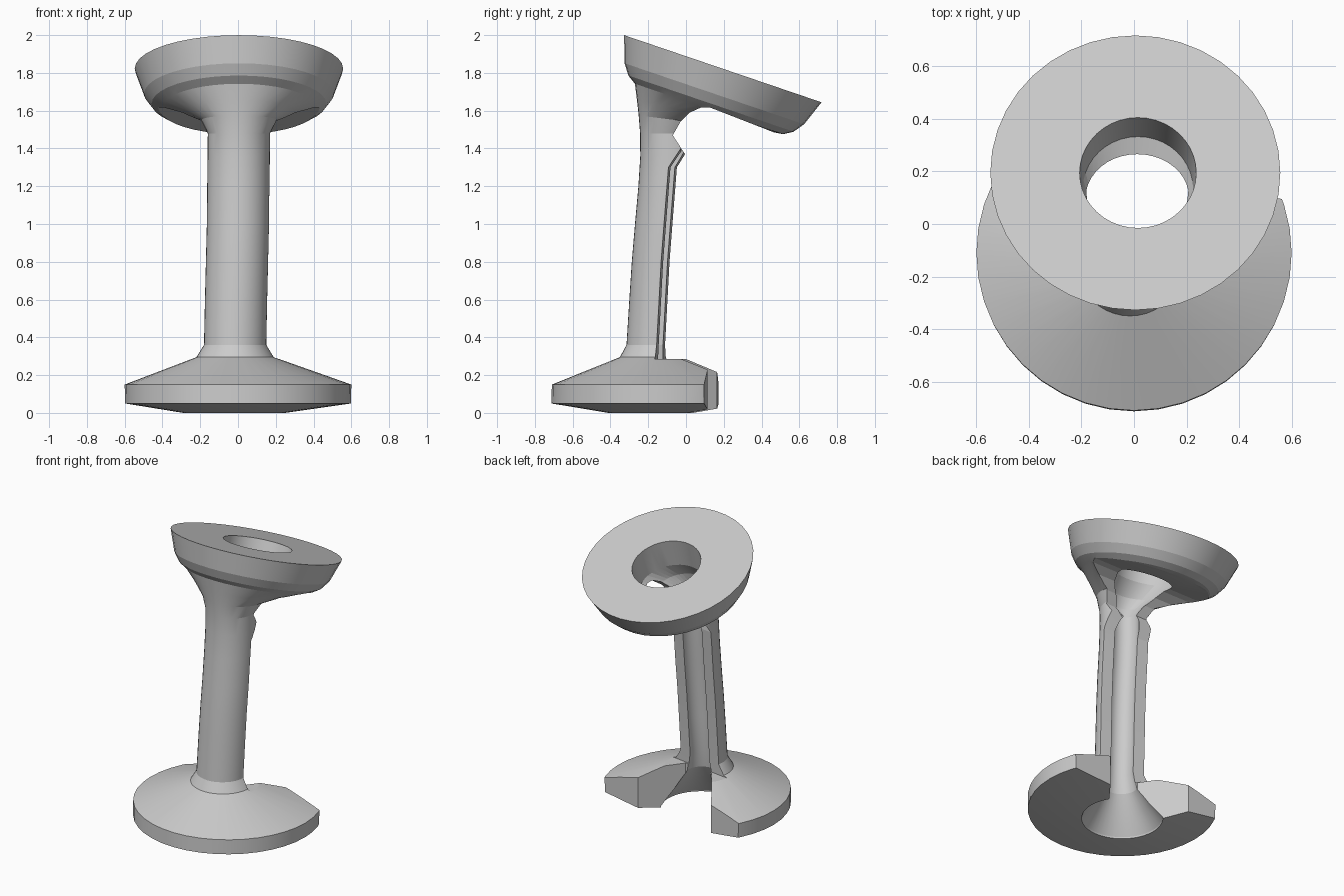
import bpy, bmesh, math
from mathutils import Vector

if "Cube" in bpy.data.objects:
    bpy.data.objects.remove(bpy.data.objects["Cube"])

SEG = 40
TILT = math.radians(18.77)
TOP = Vector((0.005, 0.195, 1.822))                      # centre of the tilted top face
AXIS = Vector((0, math.sin(TILT), math.cos(TILT)))       # normal of the top face

grey = bpy.data.materials.new("light grey")
grey.diffuse_color = (0.6, 0.6, 0.6, 1)
grey.use_nodes = True
grey.node_tree.nodes["Principled BSDF"].inputs["Base Color"].default_value = grey.diffuse_color


def make_object(name, bm):
    bmesh.ops.recalc_face_normals(bm, faces=bm.faces)
    me = bpy.data.meshes.new(name)
    bm.to_mesh(me)
    bm.free()
    ob = bpy.data.objects.new(name, me)
    bpy.context.collection.objects.link(ob)
    me.materials.append(grey)
    return ob


def loft(name, rings):
    """Solid through rings of (x, y, z, radius, tilt)."""
    bm = bmesh.new()
    loops = []
    for x, y, z, r, t in rings:
        loops.append([bm.verts.new((x + r * math.cos(a), y + r * math.sin(a) * math.cos(t),
                                    z - r * math.sin(a) * math.sin(t)))
                      for a in (2 * math.pi * i / SEG for i in range(SEG))])
    for lo, hi in zip(loops, loops[1:]):
        for i in range(SEG):
            j = (i + 1) % SEG
            bm.faces.new((lo[i], lo[j], hi[j], hi[i]))
    bm.faces.new(loops[0][::-1])
    bm.faces.new(loops[-1])
    return make_object(name, bm)


def prism(name, lower, upper):
    """Solid between two matching outlines."""
    bm = bmesh.new()
    a = [bm.verts.new(p) for p in lower]
    b = [bm.verts.new(p) for p in upper]
    n = len(a)
    for i in range(n):
        j = (i + 1) % n
        bm.faces.new((a[i], a[j], b[j], b[i]))
    bm.faces.new(a[::-1])
    bm.faces.new(b)
    return make_object(name, bm)


def tilted(depth, r, dx=0.0):
    c = TOP - AXIS * depth
    return (c.x + dx, c.y, c.z, r, TILT)


# curved centre line of the column: x, y, z
column = [(-0.015, -0.15, 0.36), (-0.01, -0.135, 0.6), (-0.005, -0.122, 0.8), (0, -0.105, 1.0),
          (0.002, -0.087, 1.2), (0.004, -0.077, 1.36), (0.005, -0.078, 1.48)]

# outer body: base disc, column, flare and tilted cup
outer = [(-0.02, -0.14, 0.0, 0.27, 0), (0, -0.115, 0.05, 0.598, 0), (0, -0.11, 0.15, 0.6, 0),
         (-0.015, -0.145, 0.295, 0.205, 0)]
outer += [(x, y, z, 0.165, 0) for x, y, z in column]
outer += [(0.005, -0.052, 1.55, 0.2, math.radians(7)), (0.005, 0.031, 1.587, 0.3, math.radians(14)),
          tilted(0.225, 0.415), tilted(0.195, 0.462), tilted(0.14, 0.502), tilted(0, 0.552)]
body = loft("pedestal_stand", outer)

# inner bore: bottom funnel, column bore and round hole in the cup
inner = [(-0.02, -0.14, -0.05, 0.27, 0), (-0.02, -0.14, 0.01, 0.255, 0), (-0.02, -0.143, 0.12, 0.175, 0),
         (-0.018, -0.147, 0.24, 0.105, 0)]
inner += [(x, y, z, 0.085, 0) for x, y, z in column]
inner += [(0.005, -0.055, 1.535, 0.115, math.radians(6)), (0.008, 0.02, 1.585, 0.165, math.radians(13)),
          tilted(0.19, 0.21, 0.01), tilted(-0.05, 0.225, 0.01)]
bore = loft("bore_cutter", inner)

# opening in the back of the base
plan = [(-1, 0.19), (-0.31, 0.165), (-0.12, -0.11), (0.1, -0.14), (0.29, 0.115), (1, 0.065), (1, 1), (-1, 1)]
base_gap = prism("base_gap_cutter", [(x, y, -0.2) for x, y in plan], [(x, y, 0.32) for x, y in plan])

# open back of the column, arching into the underside of the cup
under = lambda y: 1.617 - 0.34 * (y - 0.126)
side = [(-0.137, 0.285), (-0.135, 0.36), (-0.11, 0.8), (-0.09, 1.05), (-0.07, 1.3), (-0.07, 1.47),
        (-0.03, 1.54), (0.02, 1.59), (0.08, 1.617), (0.13, under(0.13)), (1, under(1)), (1, 0.285)]
back_gap = prism("back_gap_cutter", [(-0.8, y + 0.11, z) if z < 1.4 else (-0.8, y, z) for y, z in side],
                 [(0.8, y - 0.11, z) if z < 1.4 else (0.8, y, z) for y, z in side])

for cutter in (bore, base_gap, back_gap):
    mod = body.modifiers.new(cutter.name, 'BOOLEAN')
    mod.operation = 'DIFFERENCE'
    mod.solver = 'EXACT'
    mod.object = cutter

# bake the cuts and drop the cutters
deps = bpy.context.evaluated_depsgraph_get()
baked = bpy.data.meshes.new_from_object(body.evaluated_get(deps))
body.modifiers.clear()
body.data = baked
for cutter in (bore, base_gap, back_gap):
    bpy.data.objects.remove(cutter)

# soft column, crisp edges
bpy.context.view_layer.objects.active = body
body.select_set(True)
bpy.ops.object.shade_smooth_by_angle(angle=math.radians(10))
